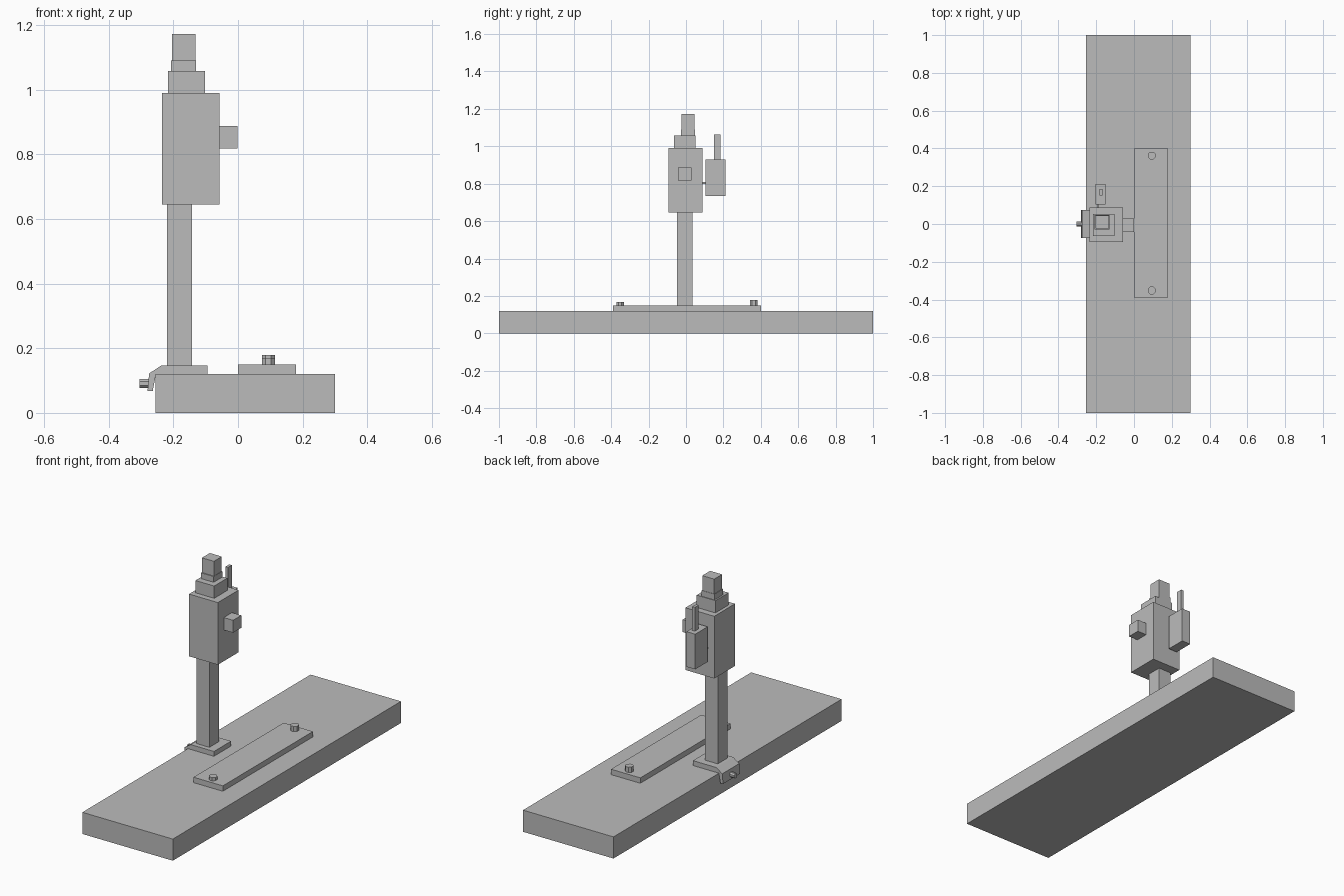
import bpy
import bmesh
from mathutils import Matrix, Vector

cube = bpy.data.objects.get("Cube")
if cube:
    bpy.data.objects.remove(cube, do_unlink=True)

GREY = (0.5, 0.5, 0.5, 1)
grey = bpy.data.materials.new("plain grey")
grey.use_nodes = True
grey.diffuse_color = GREY
grey.node_tree.nodes["Principled BSDF"].inputs["Base Color"].default_value = GREY


def finish(name, bm):
    bmesh.ops.recalc_face_normals(bm, faces=bm.faces)
    mesh = bpy.data.meshes.new(name)
    bm.to_mesh(mesh)
    bm.free()
    mesh.materials.append(grey)
    obj = bpy.data.objects.new(name, mesh)
    bpy.context.collection.objects.link(obj)
    return obj


def box(name, x, y, z):
    """Box spanning the given (low, high) range on each axis."""
    bm = bmesh.new()
    bmesh.ops.create_cube(bm, size=1)
    spans = (x, y, z)
    bmesh.ops.scale(bm, vec=[b - a for a, b in spans], verts=bm.verts)
    bmesh.ops.translate(bm, vec=[(a + b) / 2 for a, b in spans], verts=bm.verts)
    return finish(name, bm)


def bolt(name, centre, radius, length, axis="Z"):
    """Eight-sided bolt head with flats facing the axes."""
    bm = bmesh.new()
    bmesh.ops.create_cone(bm, cap_ends=True, segments=8, radius1=radius,
                          radius2=radius, depth=length,
                          matrix=Matrix.Rotation(0.3927, 4, "Z"))
    if axis == "X":
        bmesh.ops.rotate(bm, matrix=Matrix.Rotation(1.5708, 3, "Y"), verts=bm.verts)
    bmesh.ops.translate(bm, vec=centre, verts=bm.verts)
    return finish(name, bm)


def extrude_y(name, profile, y0, y1):
    """Extrude an (x, z) outline along y."""
    bm = bmesh.new()
    face = bm.faces.new([bm.verts.new((x, y0, z)) for x, z in profile])
    new = bmesh.ops.extrude_face_region(bm, geom=[face])["geom"]
    bmesh.ops.translate(bm, vec=Vector((0, y1 - y0, 0)),
                        verts=[v for v in new if isinstance(v, bmesh.types.BMVert)])
    return finish(name, bm)


# Long base board and the strip bolted onto it
box("base_board", (-0.255, 0.30), (-1, 1), (0, 0.12))
box("mounting_strip", (0, 0.18), (-0.39, 0.40), (0.12, 0.15))
bolt("front_strip_bolt", (0.094, -0.352, 0.155), 0.022, 0.026)
bolt("back_strip_bolt", (0.094, 0.362, 0.16), 0.022, 0.038)

# Bent clamp over the board edge, with its screw
extrude_y("edge_clamp", [(-0.095, 0.12), (-0.095, 0.147), (-0.237, 0.147),
                         (-0.275, 0.122), (-0.28, 0.067), (-0.264, 0.067),
                         (-0.254, 0.12)], -0.075, 0.075)
bolt("clamp_screw", (-0.287, 0, 0.091), 0.0145, 0.036, "X")

# Post, head and side knob
box("post", (-0.22, -0.142), (-0.048, 0.035), (0.14, 0.65))
box("head", (-0.235, -0.058), (-0.094, 0.088), (0.645, 0.99))
box("side_knob", (-0.06, -0.001), (-0.042, 0.03), (0.818, 0.887))

# Stepped cap on the head
box("lower_cap", (-0.217, -0.102), (-0.063, 0.052), (0.99, 1.058))
box("middle_cap", (-0.208, -0.13), (-0.028, 0.048), (1.058, 1.09))
box("upper_cap", (-0.205, -0.132), (-0.023, 0.046), (1.09, 1.172))

# Small box behind the head with a link and an upright rod
box("back_box", (-0.205, -0.151), (0.103, 0.212), (0.735, 0.93))
box("back_link", (-0.197, -0.186), (0.085, 0.106), (0.799, 0.81))
box("upright_rod", (-0.183, -0.167), (0.151, 0.184), (0.93, 1.062))
